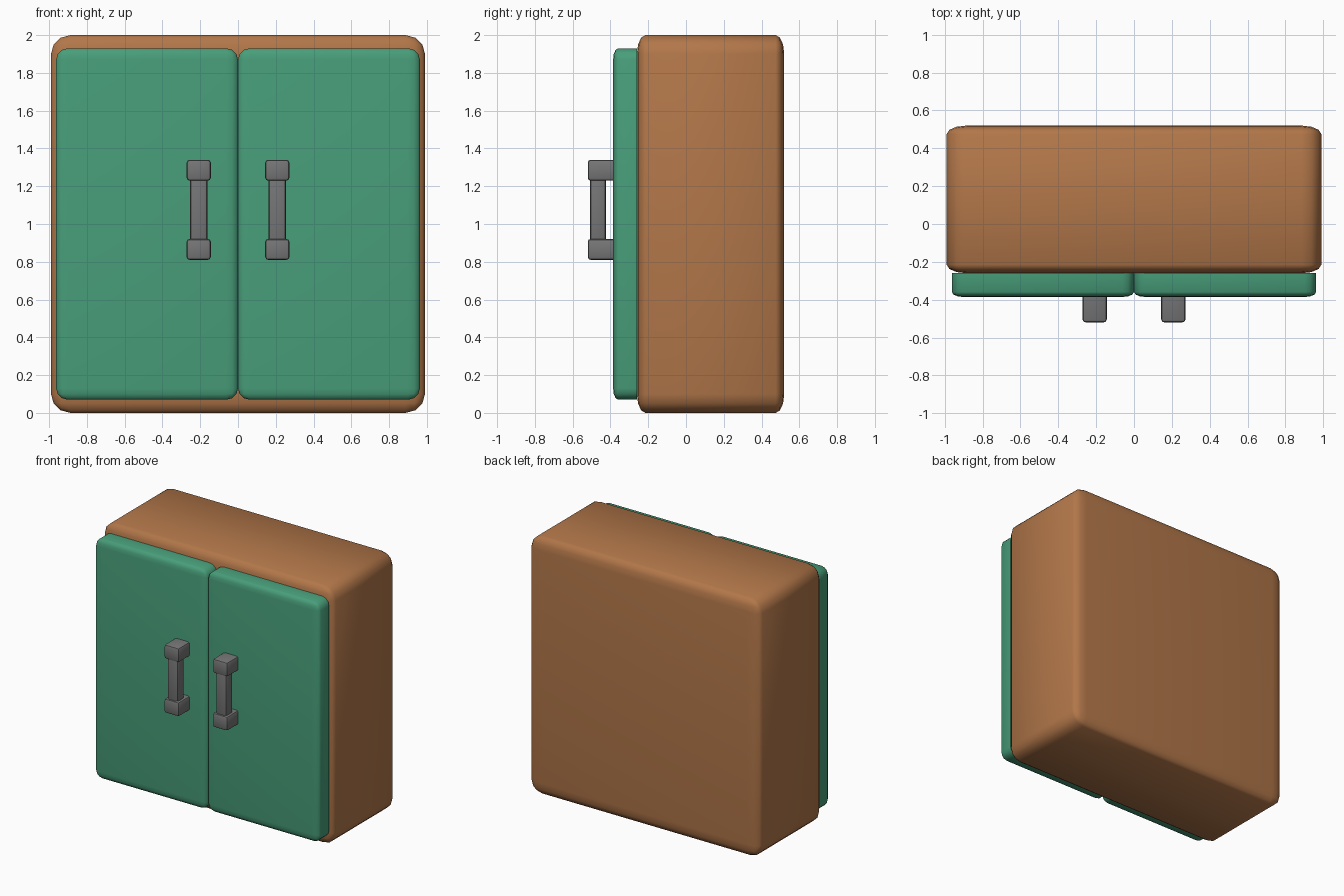
import bpy, bmesh
from mathutils import Vector

if "Cube" in bpy.data.objects:
    bpy.data.objects.remove(bpy.data.objects["Cube"])


def material(name, rgb):
    m = bpy.data.materials.new(name)
    m.diffuse_color = (*rgb, 1)
    m.use_nodes = True
    m.node_tree.nodes["Principled BSDF"].inputs["Base Color"].default_value = m.diffuse_color
    return m


wood = material("brown wood", (0.445, 0.184, 0.067))
paint = material("green paint", (0.065, 0.342, 0.195))
metal = material("grey metal", (0.18, 0.18, 0.18))


def rounded_box(name, lo, hi, radius, mat, segments=3, flat_back=False):
    """Box between two corners; radius is the rounding along x, y and z."""
    lo, hi, r = Vector(lo), Vector(hi), Vector(radius)
    size, mid = hi - lo, (lo + hi) / 2
    bm = bmesh.new()
    bmesh.ops.create_cube(bm, size=1)
    # bevel by 1 in a space where each axis is measured in its own radius
    bmesh.ops.scale(bm, vec=[size[i] / r[i] for i in range(3)], verts=bm.verts)
    edges = [e for e in bm.edges
             if not (flat_back and all(v.co.y > 0 for v in e.verts))]
    bmesh.ops.bevel(bm, geom=edges, offset=1, offset_type='OFFSET',
                    segments=segments, profile=0.5, affect='EDGES')
    bmesh.ops.scale(bm, vec=r, verts=bm.verts)
    bmesh.ops.translate(bm, vec=mid, verts=bm.verts)
    me = bpy.data.meshes.new(name)
    bm.to_mesh(me)
    bm.free()
    me.materials.append(mat)
    ob = bpy.data.objects.new(name, me)
    bpy.context.collection.objects.link(ob)
    bpy.ops.object.select_all(action='DESELECT')
    ob.select_set(True)
    bpy.context.view_layer.objects.active = ob
    bpy.ops.object.shade_smooth_by_angle(angle=0.75)
    return ob


# cabinet body
rounded_box("cabinet_body", (-0.99, -0.26, 0), (0.99, 0.52, 2),
            (0.104, 0.045, 0.1), wood)

for side, s in (("left", -1), ("right", 1)):
    # door
    x0, x1 = sorted((0, s * 0.963))
    rounded_box(side + "_door", (x0, -0.386, 0.07), (x1, -0.26, 1.93),
                (0.062, 0.027, 0.06), paint, flat_back=True)
    # handle: two posts and a bar
    cx = s * 0.208
    for part, z in (("lower", 0.81), ("upper", 1.229)):
        rounded_box(f"{side}_handle_{part}_post",
                    (cx - 0.064, -0.52, z), (cx + 0.064, -0.38, z + 0.111),
                    (0.017, 0.015, 0.015), metal, 2, flat_back=True)
    rounded_box(side + "_handle_bar",
                (cx - 0.046, -0.508, 0.88), (cx + 0.046, -0.424, 1.27),
                (0.016, 0.015, 0.02), metal, 2)
